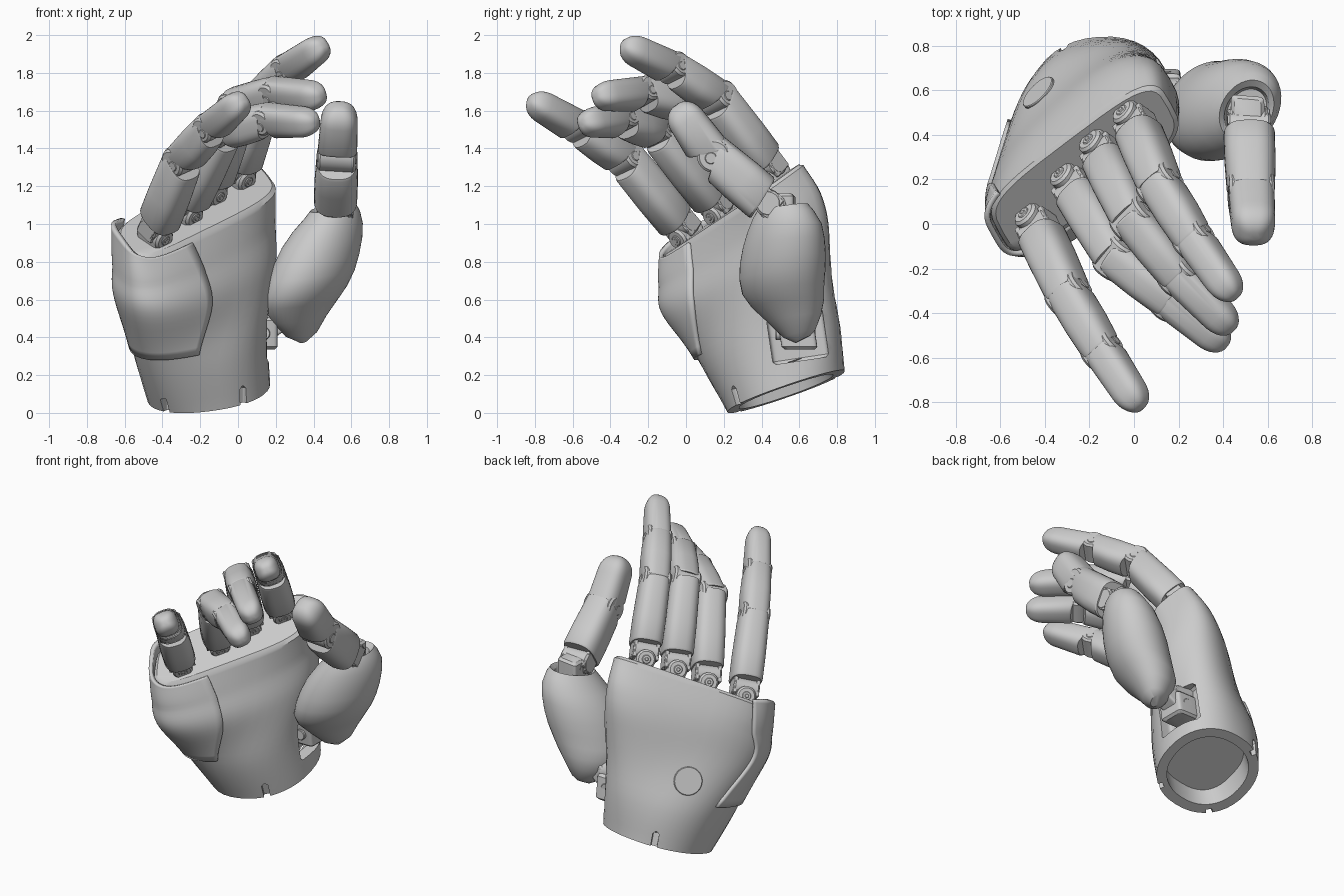
import bpy, math
from mathutils import Vector as V

if "Cube" in bpy.data.objects:
    bpy.data.objects.remove(bpy.data.objects["Cube"])

N = 40


def make(name, verts, faces, angle=32):
    me = bpy.data.meshes.new(name)
    me.from_pydata([tuple(v) for v in verts], [], faces)
    ob = bpy.data.objects.new(name, me)
    bpy.context.collection.objects.link(ob)
    bpy.ops.object.select_all(action='DESELECT')
    ob.select_set(True)
    bpy.context.view_layer.objects.active = ob
    bpy.ops.object.mode_set(mode='EDIT')
    bpy.ops.mesh.select_all(action='SELECT')
    bpy.ops.mesh.normals_make_consistent(inside=False)
    bpy.ops.object.mode_set(mode='OBJECT')
    bpy.ops.object.shade_smooth_by_angle(angle=math.radians(angle))
    return ob


def spow(v, e):
    return math.copysign(abs(v) ** e, v)


def ring_point(c, w, d, p, th):
    return c + w * spow(math.cos(th), 2 / p) + d * spow(math.sin(th), 2 / p)


def ring(c, w, d, p=2.6):
    return [ring_point(c, w, d, p, 2 * math.pi * i / N) for i in range(N)]


def loft(name, rings, angle=32):
    n, m = len(rings[0]), len(rings)
    faces = [(j * n + i, j * n + (i + 1) % n, (j + 1) * n + (i + 1) % n, (j + 1) * n + i)
             for j in range(m - 1) for i in range(n)]
    faces += [tuple(range(n))[::-1], tuple(range((m - 1) * n, m * n))]
    return make(name, [p for r in rings for p in r], faces, angle)


def cyl(name, c, axis, r, length, b=0.012):
    # bevelled drum along an axis
    z = V(axis).normalized()
    x = z.orthogonal().normalized()
    y = z.cross(x)
    h = length / 2
    prof = [(-h, r - b), (-h + b, r), (h - b, r), (h, r - b)]
    return loft(name, [ring(V(c) + z * t, x * q, y * q, 2) for t, q in prof])


def box(name, c, x, y, z, size, b=0.015):
    # rounded block on given axes
    sx, sy, sz = [s / 2 for s in size]
    prof = [(-sz, b), (-sz + b, 0), (sz - b, 0), (sz, b)]
    return loft(name, [ring(V(c) + z * t, x * (sx - q), y * (sy - q), 9) for t, q in prof], 40)


def cut(ob, cutter):
    cutter.hide_render = True
    m = ob.modifiers.new("cut", 'BOOLEAN')
    m.operation, m.object, m.solver = 'DIFFERENCE', cutter, 'EXACT'
    bpy.context.view_layer.objects.active = ob
    bpy.ops.object.modifier_apply(modifier=m.name)
    bpy.data.objects.remove(cutter)


# ---- palm sections: centre, half-width vector, half-depth vector (to the back), roundness
SEC = [((-.155, .53, .113), (.325, .02, .04), (0, .31, .105), 2.2),
       ((-.20, .44, .39), (.355, .12, .07), (-.03, .335, .10), 2.4),
       ((-.22, .33, .70), (.38, .32, .14), (-.13, .24, .10), 2.6),
       ((-.225, .30, .90), (.385, .33, .18), (-.11, .20, .10), 3.0),
       ((-.22, .25, 1.06), (.385, .29, .19), (-.08, .145, .105), 4.0)]


def section(s):
    k = min(int(s), len(SEC) - 2)
    f = s - k

    def mix(i):
        a, b, c, d = [V(SEC[min(max(k + o, 0), len(SEC) - 1)][i]) for o in (-1, 0, 1, 2)]
        return b + 0.5 * f * (c - a + f * (2 * a - 5 * b + 4 * c - d + f * (3 * (b - c) + d - a)))
    p = SEC[k][3] * (1 - f) + SEC[k + 1][3] * f
    return mix(0), mix(1), mix(2), p


UPV = V((0, -.32, .95))
c0, w0, d0, p0 = section(0)
rings = [ring(c0 + UPV * .12, w0 * .74, d0 * .74), ring(c0, w0 * .8, d0 * .8, p0)]   # hollow wrist
rings += [ring(*section(i / 6)) for i in range(25)]
ct, wt, dt, pt = section(4)
rings.append(ring(ct + V((0, -.005, .018)), wt * .96, dt * .9, pt))
palm = loft("palm", rings)

# thumb pocket and wrist slots
X, Y, Z = V((1, 0, 0)), V((0, 1, 0)), V((0, 0, 1))
tz = V((0, -.15, 1)).normalized()
cut(palm, box("thumb_pocket_cutter", (.17, .59, .41), X, tz.cross(X), tz, (.20, .30, .27)))
for th in (1.27, 1.68, .65):
    pos = ring_point(c0, w0, d0, p0, th * math.pi)
    out = (pos - c0).normalized()
    cut(palm, box("wrist_slot_cutter", pos, out.cross(UPV).normalized(), out, UPV, (.04, .06, .2)))
bpy.context.view_layer.objects.active = palm
palm.select_set(True)
bpy.ops.object.shade_smooth_by_angle(angle=math.radians(32))

# ---- outer shell on the little-finger side
rows, cols, verts, faces = 20, 32, [], []
for j in range(rows + 1):
    f = j / rows
    s = 1.1 + 2.9 * f
    c, w, d, p = section(s)
    for i in range(cols + 1):
        t0, t1 = .86 - .14 * f, 1.475
        th = math.pi * (t0 + (t1 - t0) * i / cols)
        q = ring_point(c, w * 1.01, d * 1.015, p, th)
        lift = max(0, math.cos(th - .95 * math.pi)) ** 3
        q += V((-.015, -.01, .07)) * lift * max(0, s - 3)
        verts.append(q)
for j in range(rows):
    for i in range(cols):
        a = j * (cols + 1) + i
        faces.append((a, a + 1, a + cols + 2, a + cols + 1))
shell = make("palm_side_shell", verts, faces)
m = shell.modifiers.new("thickness", 'SOLIDIFY')
m.thickness, m.offset = .025, 0

# round cover on the back of the hand
c, w, d, p = section(1.45)
pos = ring_point(c, w, d, p, .6 * math.pi)
nrm = (ring_point(c, w, d, p, .64 * math.pi) - ring_point(c, w, d, p, .56 * math.pi)).cross(
    ring_point(*section(1.6), .6 * math.pi) - ring_point(*section(1.3), .6 * math.pi)).normalized()
cyl("back_cover", pos, nrm, .09, .016, .004)

HINGE = V(SEC[4][1]).normalized()
BACK = V(SEC[4][2])
BACK = (BACK - HINGE * BACK.dot(HINGE)).normalized()


def segment(name, a, b, hinge, prof):
    # prof: distance along, half width, half depth, slant of the cut
    z = (b - a).normalized()
    x = (hinge - z * hinge.dot(z)).normalized()
    y = z.cross(x)
    loft(name, [ring(a + z * t, x * w, y * d + z * (k * d), 2.8) for t, w, d, k in prof])
    return x, y, z


def finger(name, pts, hinge, r, start=.085):
    # proximal, optional middle, and rounded tip segments with drum joints
    pts = [V(q) for q in pts]
    n = len(pts) - 1
    for i in range(n):
        a, b = pts[i], pts[i + 1]
        L = (b - a).length
        w, e = r * (1 - .09 * i), r * (1 - .09 * (i + 1))
        dp, de = w * 1.08, e * 1.08
        s = start if i == 0 else .02
        ks = .15 if i == 0 else -.45
        prof = [(s, w * .94, dp * .94, ks), (s + .012, w, dp, ks)]
        if i < n - 1:
            prof += [(L * .5, w, dp, 0), (L - .03, e * 1.04, de * 1.04, .4), (L - .018, e, de * .98, .4)]
        else:
            R = .13
            prof += [(L - R, e * 1.05, de, 0)]
            for q in (.25, .45, .62, .76, .87, .94, .985):
                h = (1 - q ** 2.4) ** (1 / 2.2)
                prof.append((L - R + R * q, e * 1.05 * h, de * h, 0))
        x, y, z = segment(f"{name}_segment_{i + 1}", a, b, hinge, prof)
        if i:
            cyl(f"{name}_joint_{i}", a + y * .008, x, w * .84, w * 1.92)
            cyl(f"{name}_joint_pin_{i}", a - y * .01, x, w * .3, w * 2.0, .004)
        else:
            cyl(f"{name}_base_hinge", a + z * (start * .5), x, r * .62, r * 1.7)
            for sd in (-1, 1):
                box(f"{name}_fork", a + x * sd * r * .72 + z * start * .8, x, y, z,
                    (.025, r * 1.1, .16), .005)


def knuckle(name, c, hinge, back, r):
    c = V(c)
    up = hinge.cross(back).normalized()
    cyl(name + "_knuckle", c, back, r, .17)
    box(name + "_knuckle_base", c - up * .09, hinge, back, up, (r * 2, .15, .2))
    cyl(name + "_knuckle_screw", c, back, r * .45, .18, .004)
    cyl(name + "_knuckle_screw_core", c, back, r * .2, .187, .003)


FINGERS = {
    "index_finger": [(0, .46, 1.27), (.12, .17, 1.66), (.27, -.07, 1.82), (.455, -.335, 1.95)],
    "middle_finger": [(-.15, .33, 1.19), (0, .02, 1.63), (.20, -.23, 1.69), (.45, -.48, 1.675)],
    "ring_finger": [(-.28, .18, 1.08), (-.08, -.15, 1.49), (.16, -.34, 1.55), (.42, -.55, 1.535)],
    "little_finger": [(-.44, .0, .96), (-.29, -.32, 1.34), (-.14, -.57, 1.51), (.03, -.83, 1.66)]}
for name, pts in FINGERS.items():
    finger(name, pts, HINGE, .1)
    knuckle(name, V(pts[0]) - V((0, 0, .01)), HINGE, BACK, .062)

# ---- thumb: egg-shaped base, then two segments
EGG = [(.345, .62, .39, .03, .04), (.335, .60, .42, .085, .085), (.325, .575, .50, .145, .14),
       (.335, .54, .58, .195, .19), (.36, .515, .65, .22, .215), (.39, .51, .73, .228, .226),
       (.415, .513, .81, .226, .226), (.445, .518, .90, .212, .215), (.475, .522, .98, .185, .195),
       (.50, .515, 1.05, .145, .16), (.505, .51, 1.085, .122, .135), (.505, .505, 1.06, .10, .11),
       (.505, .505, 1.0, .09, .10)]
egg = loft("thumb_base", [ring(V((x, y, z)), V((a, .13 * a, .12 * a)), V((.1 * b, b, .02)), 2)
                          for x, y, z, a, b in EGG])
TX = V((1, -.08, .05)).normalized()
finger("thumb", [(.515, .46, 1.09), (.525, .14, 1.36), (.54, -.055, 1.63)], TX, .115, .07)
box("thumb_knuckle_base", (.51, .49, 1.06), TX, Y, Z, (.15, .17, .2))
cyl("thumb_knuckle", (.515, .46, 1.09), TX, .075, .17)
cyl("thumb_knuckle_screw", (.515, .46, 1.09), TX, .034, .19, .004)

# thumb root joint in the palm pocket
box("thumb_root_block", (.12, .59, .42), X, Y, tz, (.18, .19, .17))
cyl("thumb_root_drum", (.13, .58, .51), V((1, 0, -.25)), .075, .16)
cyl("thumb_root_screw", (.135, .58, .42), Y, .035, .21, .004)
lz = V((.22, -.03, .16)).normalized()
box("thumb_root_link", (.22, .585, .49), Y, lz.cross(Y).normalized(), lz, (.13, .12, .26))
